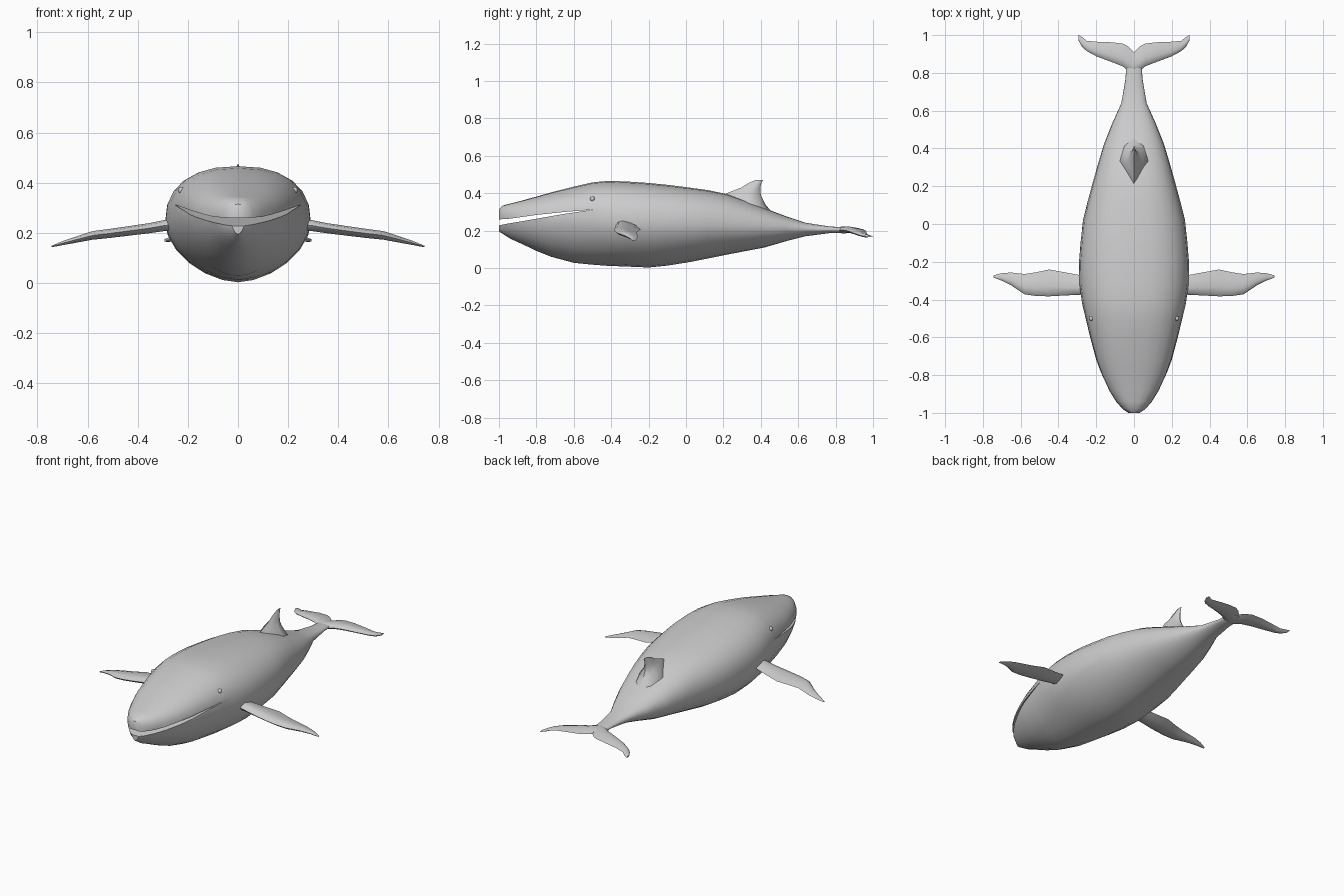
import bpy, bmesh, math

if "Cube" in bpy.data.objects:
    bpy.data.objects.remove(bpy.data.objects["Cube"])


def loft(name, rings, smooth=True):
    """Skin a list of equal-length closed rings and cap both ends."""
    bm = bmesh.new()
    loops = [[bm.verts.new(p) for p in r] for r in rings]
    n = len(loops[0])
    for a, b in zip(loops, loops[1:]):
        for i in range(n):
            j = (i + 1) % n
            bm.faces.new((a[i], a[j], b[j], b[i]))
    bm.faces.new(loops[0])
    bm.faces.new(loops[-1])
    bmesh.ops.recalc_face_normals(bm, faces=bm.faces)
    me = bpy.data.meshes.new(name)
    bm.to_mesh(me)
    bm.free()
    ob = bpy.data.objects.new(name, me)
    bpy.context.collection.objects.link(ob)
    if smooth:
        shade(ob)
    return ob


def shade(ob, angle=50):
    bpy.ops.object.select_all(action='DESELECT')
    bpy.context.view_layer.objects.active = ob
    ob.select_set(True)
    bpy.ops.object.shade_smooth_by_angle(angle=math.radians(angle))


def power(v, e):
    return math.copysign(abs(v) ** e, v)


def body_ring(y, top, bot, w, mid, n=24):
    ring = []
    for i in range(n):
        a = 2 * math.pi * i / n
        c, s = math.cos(a), math.sin(a)
        e, h = (2 / 2.4, top - mid) if s >= 0 else (2 / 1.75, mid - bot)
        ring.append((w * power(c, e), y, mid + h * power(s, e)))
    return ring


def blade(name, sections, side):
    """Flattened limb along x; sections are (x, front y, back y, z, half thickness)."""
    rings = []
    for x, y0, y1, z, t in sections:
        prof = [(0, 0), (.12, .7), (.35, 1), (.7, .6), (1, 0), (.7, -.6), (.35, -1), (.12, -.7)]
        rings.append([(side * x, y0 + (y1 - y0) * u, z + t * v) for u, v in prof])
    return loft(name, rings)


# Body: y, top, bottom, half width, height of widest line
stations = [
    (-1.0, .315, .195, .03, .265), (-.98, .334, .183, .06, .265),
    (-.94, .345, .157, .095, .27), (-.88, .36, .13, .132, .27),
    (-.8, .382, .092, .17, .27), (-.72, .405, .06, .2, .27),
    (-.6, .435, .028, .232, .27), (-.5, .458, .018, .256, .265),
    (-.42, .466, .012, .275, .255), (-.32, .463, .008, .289, .245),
    (-.2, .455, .003, .291, .24), (-.1, .445, .013, .283, .235),
    (.02, .43, .032, .27, .232), (.12, .416, .052, .245, .23),
    (.22, .395, .072, .218, .227), (.32, .36, .091, .19, .222),
    (.42, .32, .11, .16, .217), (.54, .275, .145, .112, .212),
    (.64, .242, .17, .067, .207), (.77, .222, .187, .045, .205),
    (.85, .218, .188, .04, .203), (.9, .21, .193, .015, .202)]
body = loft("body", [body_ring(*s) for s in stations], False)

# Open mouth cut as a thin curved wedge
gap = [(-1.1, .2), (-1.0, .228), (-.95, .238), (-.82, .26), (-.66, .288), (-.49, .313),
       (-.66, .299), (-.8, .284), (-.94, .264), (-1.0, .26), (-1.1, .26)]
cutter = loft("mouth_cutter", [[(x, y, z) for y, z in gap] for x in (-.4, .4)], False)
cut = body.modifiers.new("mouth", 'BOOLEAN')
cut.operation = 'DIFFERENCE'
cut.solver = 'EXACT'
cut.object = cutter
bpy.context.view_layer.objects.active = body
bpy.ops.object.modifier_apply(modifier="mouth")
bpy.data.objects.remove(cutter)
shade(body, 40)

# Dorsal fin: z, front y, back y, half width
fin = [(.25, .14, .5, .1), (.34, .16, .425, .08), (.385, .19, .402, .05), (.405, .23, .398, .033),
       (.43, .295, .397, .02), (.455, .335, .403, .011), (.472, .375, .412, .003)]
outline = [(0, 0), (.3, .45), (.65, 1), (.9, .6), (1, 0), (.9, -.6), (.65, -1), (.3, -.45)]
loft("dorsal_fin", [[(w * v, y0 + (y1 - y0) * u, z) for u, v in outline] for z, y0, y1, w in fin])

# Paired flippers, tail flukes and eyes
flipper = [(.22, -.37, -.28, .235, .025), (.29, -.375, -.27, .23, .022), (.36, -.378, -.257, .218, .02),
           (.45, -.383, -.241, .206, .019), (.52, -.381, -.256, .197, .018), (.58, -.372, -.265, .19, .017),
           (.65, -.325, -.257, .172, .012), (.7, -.3, -.26, .159, .008), (.743, -.284, -.272, .146, .003)]
fluke = [(0, .79, .91, .204, .018), (.03, .81, .94, .204, .018), (.06, .835, .955, .204, .017),
         (.12, .858, .962, .2, .015), (.2, .888, .965, .19, .012), (.25, .915, .97, .18, .01),
         (.275, .938, .99, .173, .009), (.293, .97, 1.0, .17, .005)]
for label, side in (("left", 1), ("right", -1)):
    blade("flipper_" + label, flipper, side)
    blade("tail_fluke_" + label, fluke, side)
    bpy.ops.mesh.primitive_uv_sphere_add(segments=12, ring_count=8, radius=.013,
                                         location=(side * .226, -.5, .37))
    bpy.context.object.name = "eye_" + label
    shade(bpy.context.object)
